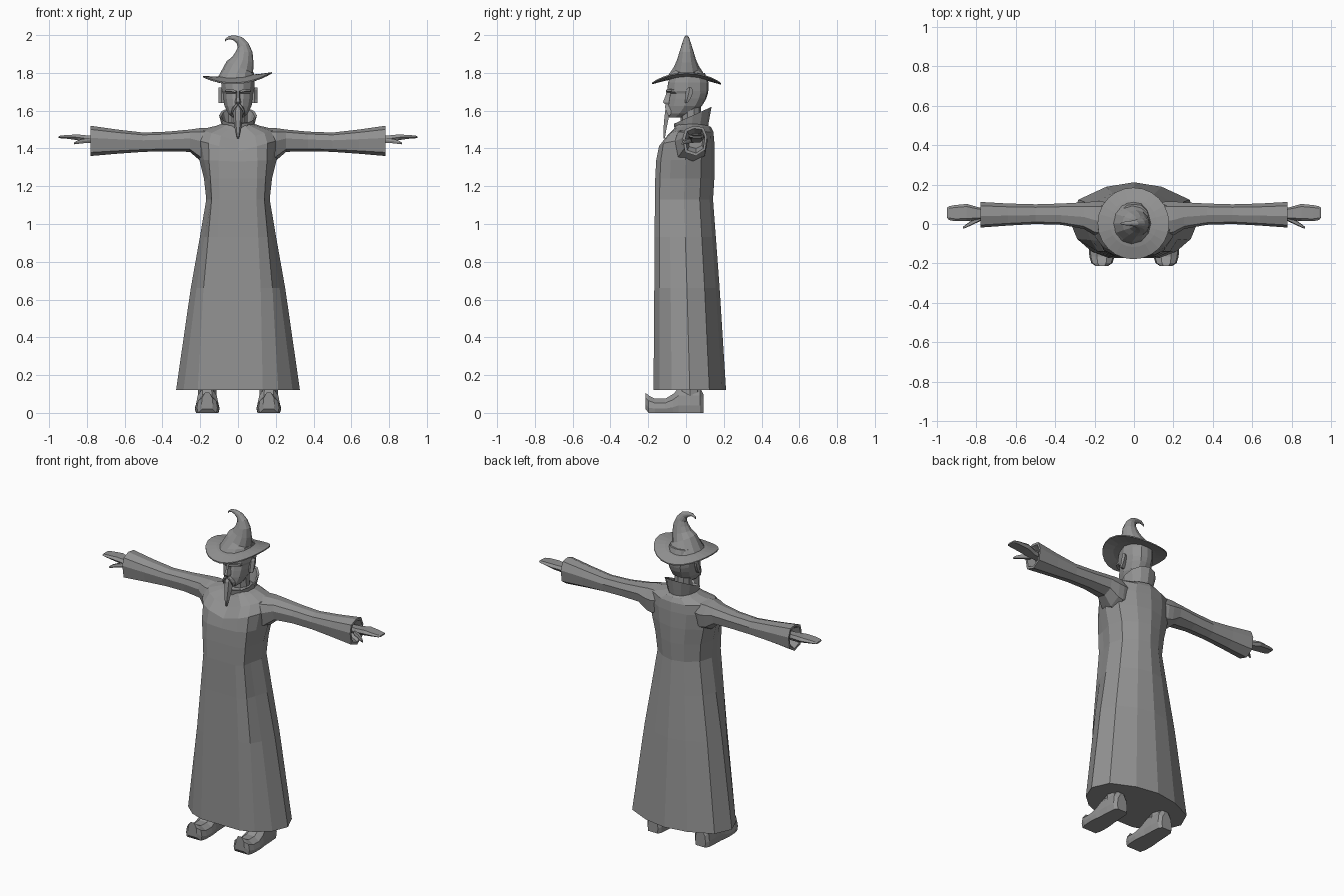
import bpy, bmesh, math
from mathutils import Vector

cloth = bpy.data.materials.new("plain grey")
cloth.diffuse_color = (0.29, 0.29, 0.29, 1)


def loft(name, rings, caps=True):
    """Skin a list of equal-length closed rings."""
    bm = bmesh.new()
    vs = [[bm.verts.new(p) for p in r] for r in rings]
    n = len(rings[0])
    for a, b in zip(vs, vs[1:]):
        for i in range(n):
            j = (i + 1) % n
            bm.faces.new((a[i], a[j], b[j], b[i]))
    if caps:
        bm.faces.new(vs[0])
        bm.faces.new(vs[-1])
    bmesh.ops.remove_doubles(bm, verts=bm.verts, dist=0.0002)
    bmesh.ops.recalc_face_normals(bm, faces=bm.faces)
    me = bpy.data.meshes.new(name)
    bm.to_mesh(me)
    bm.free()
    me.materials.append(cloth)
    ob = bpy.data.objects.new(name, me)
    bpy.context.collection.objects.link(ob)
    return ob


def both(name, rings):
    """Loft one part on each side of the body."""
    loft("left_" + name, rings)
    loft("right_" + name, [[(-x, y, z) for x, y, z in r] for r in rings])


def sym(half):
    """Close a half outline that starts and ends on x = 0."""
    return half + [(-x, *rest) for x, *rest in half[-2:0:-1]]


def oval(c, rx, ry, n, z=0):
    return [(c[0] + rx * math.sin(2 * math.pi * i / n),
             c[1] - ry * math.cos(2 * math.pi * i / n), z) for i in range(n)]


# Robe: flat front panel, rounded sides and back, rising yoke at the shoulders
robe = []
for z, hw, panel, y0, y1, rise in [
        (.12, .328, .4, -.172, .212, 0), (.66, .25, .48, -.168, .178, 0),
        (.93, .202, .53, -.166, .158, 0), (1.13, .168, .58, -.165, .143, 0),
        (1.24, .18, .56, -.163, .15, 0), (1.33, .205, .5, -.158, .152, .01),
        (1.385, .222, .45, -.143, .15, .06), (1.44, .2, .45, -.1, .145, .06),
        (1.49, .115, .45, -.065, .132, .03), (1.525, .06, .45, -.045, .09, .015)]:
    outline = [(0, 0), (panel, 0), (panel + .25, .08), (.88, .25), (1, .5),
               (.86, .77), (.43, .94), (0, 1)]
    robe.append([(x * hw, y0 + t * (y1 - y0), z + rise * max(abs(x), t * .8))
                 for x, t in sym(outline)])
loft("robe", robe)

# Sleeves: ridged along the top, flaring to the cuffs, openings sunk into the ends
sleeve = []
for x, y0, y1, z0, z1 in [(.08, -.03, .1, 1.38, 1.49), (.165, -.065, .115, 1.325, 1.508),
                          (.2, -.058, .115, 1.335, 1.508),
                          (.255, -.025, .11, 1.382, 1.5), (.37, -.004, .104, 1.385, 1.489),
                          (.5, .0, .1, 1.382, 1.484), (.64, -.008, .104, 1.372, 1.5),
                          (.78, -.018, .112, 1.36, 1.52), (.78, -.004, .1, 1.375, 1.506),
                          (.73, .01, .09, 1.4, 1.48)]:
    prof = [(.1, .12), (.55, 0), (.92, .2), (1, .65), (.85, .95), (.45, 1), (.1, .88), (0, .6)]
    sleeve.append([(x, y0 + a * (y1 - y0), z0 + b * (z1 - z0)) for a, b in prof])
both("sleeve", sleeve)


def slab(x, y0, y1, z0, z1):
    m = (z0 + z1) / 2
    d = (y1 - y0) * .15
    return [(x, y0, m), (x, y0 + d, z0), (x, y1 - d, z0),
            (x, y1, m), (x, y1 - d, z1), (x, y0 + d, z1)]


# Hands with flat fingers and a lowered thumb
both("hand", [slab(.7, .025, .075, 1.43, 1.465), slab(.79, .022, .085, 1.432, 1.468),
              slab(.85, .014, .102, 1.444, 1.474), slab(.91, .014, .096, 1.452, 1.471),
              slab(.94, .02, .09, 1.454, 1.468), slab(.95, .032, .082, 1.456, 1.464)])
both("thumb", [slab(.78, .015, .045, 1.43, 1.455), slab(.825, -.006, .018, 1.427, 1.45),
               slab(.855, -.02, -.003, 1.423, 1.44), slab(.868, -.024, -.014, 1.422, 1.43)])

# Shoes: cross-sections running from heel to upturned toe
shoe = []
for y, w, z0, z1 in [(.092, .035, .0, .1), (.075, .05, 0, .13), (.02, .055, 0, .135),
                     (-.04, .058, 0, .13), (-.068, .062, 0, .1), (-.11, .066, 0, .075),
                     (-.165, .064, 0, .075), (-.198, .054, .0, .092), (-.214, .03, .02, .107)]:
    h = z1 - z0
    shoe.append([(.163 + u * w, y, z0 + v * h) for u, v in
                 [(-.9, 0), (.9, 0), (1, .3), (.88, .7), (.4, 1), (-.4, 1), (-.88, .7), (-1, .3)]])
both("shoe", shoe)
both("ankle", [oval((.163, .02), r, r * 1.2, 8, z) for z, r in [(.08, .05), (.2, .045)]])

# Upturned collar, low at the throat and pointed at the nape
collar = []
for r, ry, cy, z, rise in [(.078, .085, .03, 1.475, .035), (.1, .1, .035, 1.53, .09),
                           (.088, .088, .035, 1.525, .09), (.06, .068, .03, 1.47, .035)]:
    collar.append([(x, y, z + rise * (y - cy + ry) / (2 * ry)) for x, y, _ in
                   oval((0, cy), r, ry, 12)])
loft("collar", collar, False)

# Neck and head
loft("neck", [oval((0, .025), .055, .055, 10, 1.46), oval((0, .025), .052, .055, 10, 1.66)])
face = [(0, 0), (.35, .03), (.75, .17), (1, .5), (.85, .8), (.45, .97), (0, 1)]
head = []
for z, hw, y0, y1 in [(1.565, .03, -.09, -.02), (1.585, .052, -.098, .03), (1.625, .072, -.096, .085),
                      (1.665, .08, -.09, .108), (1.692, .083, -.084, .116), (1.705, .086, -.1, .118),
                      (1.75, .087, -.095, .118), (1.8, .078, -.075, .1)]:
    head.append([(x * hw, y0 + t * (y1 - y0), z) for x, t in sym(face)])
loft("head", head)


def blade(z, x, w, y0, y1):
    return [(x - w, y1, z), (x - w * .5, y0, z), (x + w * .5, y0, z), (x + w, y1, z)]


# Facial features
loft("nose", [blade(1.634, 0, .016, -.112, -.08), blade(1.646, 0, .018, -.122, -.08),
              blade(1.675, 0, .011, -.11, -.08), blade(1.708, 0, .01, -.1, -.08)])
loft("beard", [blade(1.452, .0, .004, -.118, -.112), blade(1.49, 0, .015, -.12, -.106),
               blade(1.55, 0, .024, -.116, -.094), blade(1.6, 0, .026, -.11, -.085),
               blade(1.615, 0, .018, -.1, -.085)])
both("moustache", [blade(1.575, .034, .003, -.095, -.085), blade(1.6, .029, .008, -.106, -.07),
                   blade(1.622, .015, .013, -.112, -.08), blade(1.634, .006, .008, -.108, -.08)])
both("brow", [[(x, y - .006, z), (x, y + .02, z), (x, y + .02, z + h), (x, y - .006, z + h)]
              for x, y, z, h in [(.01, -.1, 1.695, .012), (.04, -.094, 1.702, .014),
                                 (.068, -.07, 1.7, .01)]])
both("ear", [[(x, y + d * c, z) for x, d in [(.075, -.01), (.088, -.014), (.102, .0),
                                            (.098, .018), (.075, .012)]]
             for y, z, c in [(.0, 1.64, .4), (.006, 1.66, .9), (.014, 1.69, 1.2),
                             (.018, 1.71, 1.1), (.02, 1.722, .4)]])


# Hat brim: thin saddle, drooping at front and back and tilted sideways
def brim(r, lift):
    return [(x, y, 1.772 + lift + .06 * x + .65 * x * x - .75 * y * y)
            for x, y, _ in oval((-.003, .003), r, r, 24)]


loft("hat_brim", [brim(.06, .012), brim(.12, .007), brim(.182, .0),
                  brim(.182, -.007), brim(.12, -.003), brim(.06, .0)])

# Hat crown: tapering rings along a bent centre line, curling over at the tip
path = [(-.012, 1.774, .1, .104), (-.008, 1.795, .092, .092), (.01, 1.83, .077, .068),
        (.026, 1.87, .058, .05), (.032, 1.91, .045, .038), (.027, 1.945, .031, .027),
        (.008, 1.972, .022, .018), (-.02, 1.985, .014, .012), (-.045, 1.987, .009, .009),
        (-.064, 1.977, .005, .006), (-.069, 1.966, .001, .001)]
crown = []
for i, (cx, cz, rx, ry) in enumerate(path):
    a, b = path[max(i - 1, 0)], path[min(i + 1, len(path) - 1)]
    t = Vector((b[0] - a[0], 0, b[1] - a[1])).normalized()
    side = Vector((t.z, 0, -t.x)) if i > 1 else Vector((1, 0, .07))
    crown.append([Vector((cx, y + .003, cz)) + side * x for x, y, _ in oval((0, 0), rx, ry, 12)])
loft("hat_crown", crown)
